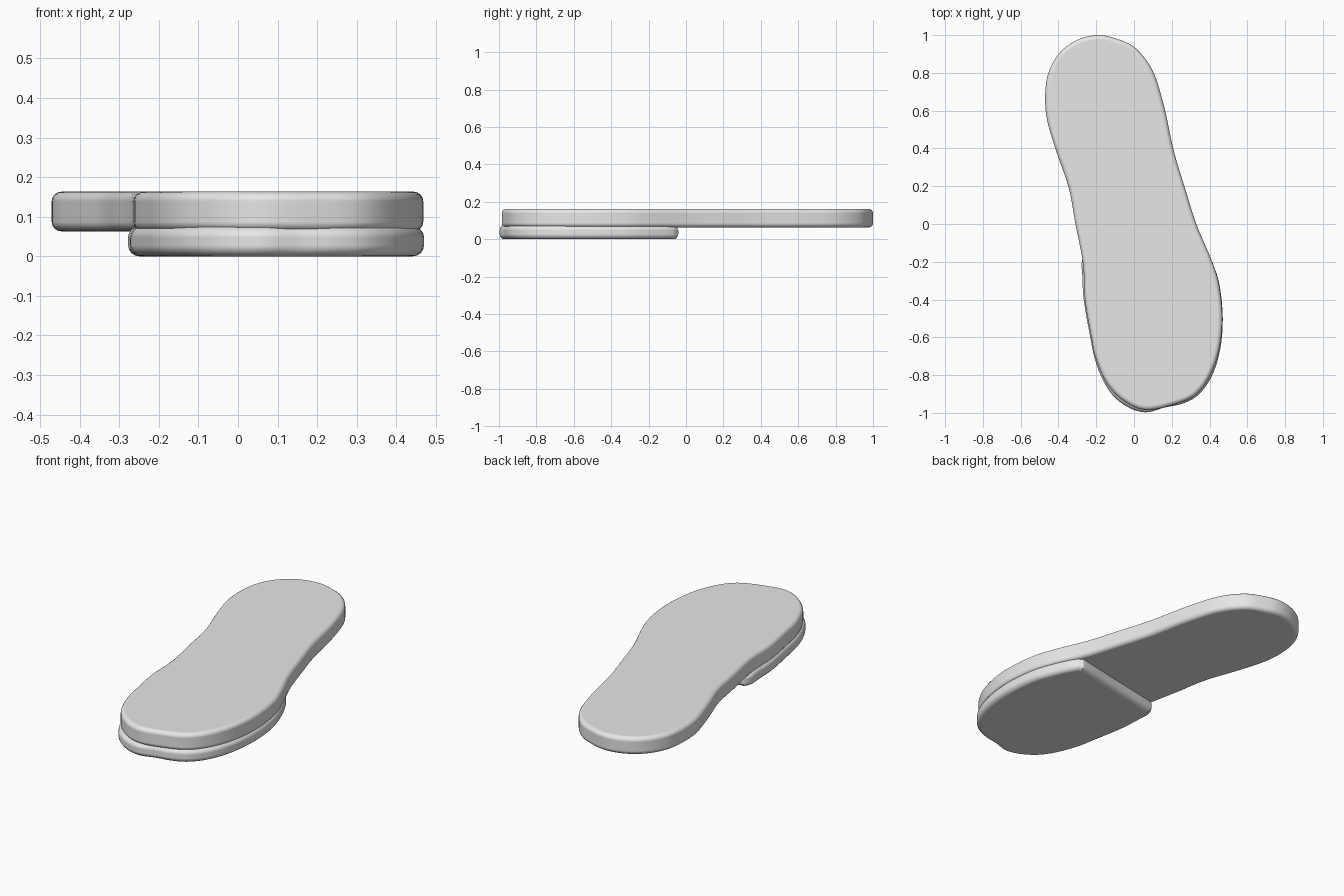
import bpy
import bmesh
from mathutils import Vector

old = bpy.data.objects.get("Cube")
if old:
    bpy.data.objects.remove(old, do_unlink=True)

# One plain grey for the whole sole
grey = bpy.data.materials.new("light_grey")
grey.use_nodes = True
COLOUR = (0.8, 0.8, 0.8, 1)
grey.diffuse_color = COLOUR
grey.node_tree.nodes["Principled BSDF"].inputs["Base Color"].default_value = COLOUR


def smooth_loop(points, steps=5):
    """Closed Catmull-Rom curve through the points."""
    pts = [Vector(p) for p in points]
    n = len(pts)
    loop = []
    for i in range(n):
        a, b, c, d = (pts[(i + k) % n] for k in (-1, 0, 1, 2))
        for s in range(steps):
            t = s / steps
            loop.append(0.5 * (2 * b + (c - a) * t
                               + (2 * a - 5 * b + 4 * c - d) * t ** 2
                               + (3 * b - a - 3 * c + d) * t ** 3))
    return loop


def slab(name, outline, bottom, top, radius):
    """Extruded outline with rounded rims above and below."""
    bm = bmesh.new()
    face = bm.faces.new([bm.verts.new((p.x, p.y, bottom)) for p in smooth_loop(outline)])
    extruded = bmesh.ops.extrude_face_region(bm, geom=[face], use_keep_orig=True)
    moved = [v for v in extruded["geom"] if isinstance(v, bmesh.types.BMVert)]
    bmesh.ops.translate(bm, verts=moved, vec=(0, 0, top - bottom))
    bmesh.ops.recalc_face_normals(bm, faces=bm.faces)
    mesh = bpy.data.meshes.new(name)
    bm.to_mesh(mesh)
    bm.free()
    mesh.materials.append(grey)
    obj = bpy.data.objects.new(name, mesh)
    bpy.context.collection.objects.link(obj)

    bevel = obj.modifiers.new("rounded_rim", "BEVEL")
    bevel.width = radius
    bevel.segments = 4
    bevel.limit_method = "ANGLE"
    bevel.angle_limit = 1.0
    bevel.use_clamp_overlap = False
    bevel.harden_normals = True

    bpy.ops.object.select_all(action="DESELECT")
    obj.select_set(True)
    bpy.context.view_layer.objects.active = obj
    bpy.ops.object.shade_smooth()
    return obj


# Full-length footbed outline, clockwise from the heel
footbed = [
    (-0.19, 1.0), (-0.09, 0.98), (0.01, 0.93), (0.1, 0.81), (0.16, 0.62),
    (0.21, 0.39), (0.27, 0.19), (0.33, 0), (0.41, -0.19), (0.45, -0.32),
    (0.468, -0.5), (0.45, -0.67), (0.4, -0.81), (0.32, -0.91), (0.2, -0.96),
    (0.06, -0.985), (-0.05, -0.94), (-0.14, -0.85), (-0.2, -0.72),
    (-0.23, -0.58), (-0.26, -0.4), (-0.27, -0.21), (-0.31, 0),
    (-0.345, 0.19), (-0.41, 0.38), (-0.46, 0.55), (-0.47, 0.69),
    (-0.45, 0.81), (-0.39, 0.91), (-0.3, 0.975),
]
slab("footbed", footbed, 0.063, 0.163, 0.024)

# Front tread pad, cut off by a slanted edge near mid-foot
tread = [
    (0.29, -0.045), (0.33, -0.05), (0.36, -0.085), (0.41, -0.19),
    (0.452, -0.32), (0.47, -0.5), (0.455, -0.67), (0.41, -0.81),
    (0.34, -0.905), (0.26, -0.95), (0.16, -0.972), (0.06, -0.997),
    (-0.04, -0.965), (-0.13, -0.885), (-0.2, -0.74), (-0.235, -0.58),
    (-0.266, -0.4), (-0.274, -0.27), (-0.277, -0.205), (-0.26, -0.165),
    (-0.22, -0.15), (0.04, -0.098),
]
slab("tread_pad", tread, 0.0, 0.075, 0.028)
